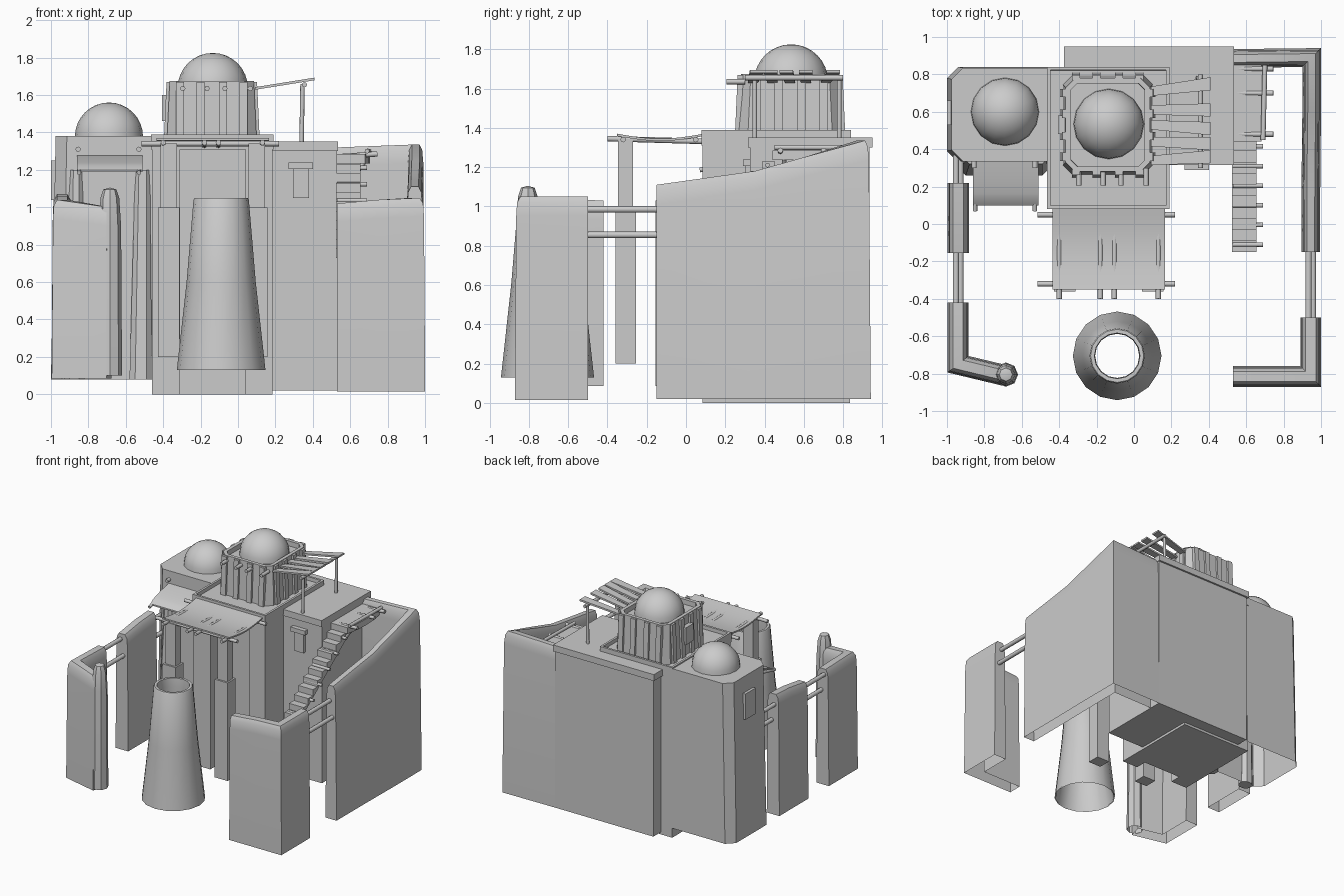
import bpy, bmesh, math
from mathutils import Vector

if "Cube" in bpy.data.objects:
    bpy.data.objects.remove(bpy.data.objects["Cube"])


def finish(name, bm, angle=35):
    bmesh.ops.recalc_face_normals(bm, faces=bm.faces)
    me = bpy.data.meshes.new(name)
    bm.to_mesh(me)
    bm.free()
    ob = bpy.data.objects.new(name, me)
    bpy.context.collection.objects.link(ob)
    bpy.ops.object.select_all(action='DESELECT')
    ob.select_set(True)
    bpy.context.view_layer.objects.active = ob
    bpy.ops.object.shade_smooth_by_angle(angle=math.radians(angle))
    return ob


def rect(x0, x1, y0, y1, c=0.0, cr=None):
    """Rectangle outline, left corners cut by c, right corners by cr."""
    cr = c if cr is None else cr
    pts = []
    for x, y, sx, sy, k in ((x0, y0, 1, 1, c), (x1, y0, -1, 1, cr), (x1, y1, -1, -1, cr), (x0, y1, 1, -1, c)):
        if k == 0:
            pts.append((x, y))
        else:
            a, b = (x, y + sy * k), (x + sx * k, y)
            pts += [a, b] if sx == sy else [b, a]
    return pts


def prism(name, low, top, z0, z1, parapet=0, depth=0, floor=True):
    bm = bmesh.new()
    a = [bm.verts.new((x, y, z0)) for x, y in low]
    b = [bm.verts.new((x, y, z1)) for x, y in top]
    n = len(a)
    for i in range(n):
        j = (i + 1) % n
        bm.faces.new((a[i], a[j], b[j], b[i]))
    cap = bm.faces.new(b)
    if floor:
        bm.faces.new(a[::-1])
    if parapet:
        bm.normal_update()
        bmesh.ops.inset_region(bm, faces=[cap], thickness=parapet)
        bmesh.ops.inset_region(bm, faces=[cap], thickness=0.001, depth=-depth)
    return finish(name, bm)


def box(name, x0, x1, y0, y1, z0, z1, **kw):
    r = rect(x0, x1, y0, y1)
    return prism(name, r, r, z0, z1, **kw)


def pole(name, p, q, r=0.014, n=8):
    p, q = Vector(p), Vector(q)
    bm = bmesh.new()
    bmesh.ops.create_cone(bm, cap_ends=True, segments=n, radius1=r, radius2=r, depth=(q - p).length)
    bm.transform((q - p).to_track_quat('Z', 'Y').to_matrix().to_4x4())
    bmesh.ops.translate(bm, verts=bm.verts, vec=(p + q) / 2)
    return finish(name, bm, 50)


def lathe(name, c, prof, n=16, angle=35):
    bm = bmesh.new()
    rings = [[bm.verts.new((c[0] + r * math.cos(2 * math.pi * i / n), c[1] + r * math.sin(2 * math.pi * i / n), z))
              for i in range(n)] for r, z in prof]
    for a, b in zip(rings, rings[1:]):
        for i in range(n):
            bm.faces.new((a[i], a[(i + 1) % n], b[(i + 1) % n], b[i]))
    bmesh.ops.remove_doubles(bm, verts=bm.verts, dist=1e-5)
    return finish(name, bm, angle)


def dome(name, x, y, z, r):
    lathe(name, (x, y), [(r * math.cos(t * math.pi / 16), z + r * math.sin(t * math.pi / 16)) for t in range(9)])


def wall(name, path, z0, half, taper=0.7):
    """Adobe wall with rounded top, swept along path points (x, y, top z)."""
    bm = bmesh.new()
    P = [Vector(p[:2]) for p in path]
    rows = []
    for i, p in enumerate(P):
        d = [(P[k + 1] - P[k]).normalized() for k in (i - 1, i) if 0 <= k < len(P) - 1]
        t = sum(d, Vector((0, 0))).normalized()
        s = 1 / max(0.5, t.dot(d[0]))
        nrm = Vector((-t.y, t.x)) * s
        h = path[i][2]
        sec = [(1, z0), (taper * 0.6 + 0.4, h - 0.1), (taper, h - 0.03), (taper * 0.6, h)]
        sec += [(-a, z) for a, z in sec[::-1]]
        rows.append([bm.verts.new((*(p + nrm * half * a), z)) for a, z in sec])
    for a, b in zip(rows, rows[1:]):
        for i in range(7):
            bm.faces.new((a[i], a[i + 1], b[i + 1], b[i]))
    bm.faces.new(rows[0])
    bm.faces.new(rows[-1])
    return finish(name, bm, 40)


def cloth(name, x0, x1, y0, y1, zf, n=8):
    """Thin draped sheet, zf(t) gives height from front (0) to back (1)."""
    bm = bmesh.new()
    rows = []
    for i in range(n + 1):
        t = i / n
        y = y0 + (y1 - y0) * t
        rows.append([bm.verts.new((x, y, zf(t) + dz)) for x, dz in ((x0, 0), (x1, 0), (x1, -0.012), (x0, -0.012))])
    for a, b in zip(rows, rows[1:]):
        for i in range(4):
            bm.faces.new((a[i], a[(i + 1) % 4], b[(i + 1) % 4], b[i]))
    bm.faces.new(rows[0])
    bm.faces.new(rows[-1])
    return finish(name, bm)


# main blocks
box("right_block", -0.36, 0.53, 0.325, 0.935, 0.02, 1.31)
box("right_roof_slab", -0.375, 0.535, 0.315, 0.95, 1.30, 1.352)
notched = [(-0.46, 0.085), (-0.31, 0.085), (-0.31, 0.18), (0.04, 0.18), (0.04, 0.085), (0.185, 0.085),
           (0.185, 0.835), (-0.46, 0.835)]
prism("middle_block", notched, notched, 0, 1.31)
box("middle_parapet", -0.465, 0.19, 0.08, 0.84, 1.31, 1.39, parapet=0.025, depth=0.03)

# left tower with dome, buttresses and side window
prism("left_tower", rect(-1, -0.45, 0.33, 0.84, 0.06, 0), rect(-0.975, -0.45, 0.335, 0.835, 0.06, 0),
      0.08, 1.38, floor=False)
dome("left_dome", -0.69, 0.6, 1.378, 0.182)
prism("left_buttress", rect(-0.93, -0.82, 0.26, 0.36, 0.03), rect(-0.9, -0.83, 0.32, 0.36, 0.02), 0.08, 1.2)
prism("right_buttress", rect(-0.58, -0.46, 0.26, 0.36, 0.03), rect(-0.55, -0.47, 0.32, 0.36, 0.02), 0.08, 1.2)
box("side_window_frame", -1.0, -0.95, 0.53, 0.66, 1.04, 1.25)
for x in (-0.855, -0.53):
    pole("left_tower_peg", (x, 0.4, 1.31), (x, 0.3, 1.31))

# left awning
cloth("left_awning", -0.86, -0.51, 0.1, 0.345, lambda t: 1.2 + 0.08 * t ** 0.6)
for x in (-0.85, -0.53):
    pole("left_awning_pole", (x, 0.35, 1.25), (x, 0.07, 1.185), 0.012)

# upper tower with pilasters, pegs, window and dome
cx, cy = -0.14, 0.53
prism("upper_tower", rect(-0.38, 0.1, 0.265, 0.795, 0.05), rect(-0.365, 0.085, 0.28, 0.78, 0.05),
      1.36, 1.675, parapet=0.03, depth=0.04)
for sx in (-1, 1):
    for k in (-0.17, -0.06, 0.06, 0.17):
        w = 0.022
        X, Y = cx + sx * 0.24, cy + sx * 0.265
        prism("pilaster_side", rect(X - 0.016, X + 0.016, cy + k - w, cy + k + w),
              rect(X - 0.014 - sx * .012, X + 0.014 - sx * .012, cy + k - w, cy + k + w), 1.36, 1.67)
        prism("pilaster_front", rect(cx + k - w, cx + k + w, Y - 0.016, Y + 0.016),
              rect(cx + k - w, cx + k + w, Y - 0.014 - sx * .012, Y + 0.014 - sx * .012), 1.36, 1.67)
for x in (-0.295, -0.165, -0.07, 0.065):
    pole("tower_peg", (x, 0.3, 1.635), (x, 0.205, 1.635))
box("tower_window_frame", -0.405, -0.37, 0.48, 0.58, 1.46, 1.6)
dome("upper_dome", cx + 0.005, 0.535, 1.637, 0.188)

# pergola on the roof
for y in (0.35, 0.78):
    pole("pergola_post", (0.34, y, 1.35), (0.345, y, 1.66), 0.012)
pole("pergola_beam", (0.355, 0.3, 1.655), (0.355, 0.8, 1.655))
for ya, yb in ((0.34, 0.36), (0.44, 0.43), (0.53, 0.51), (0.61, 0.61), (0.71, 0.75)):
    low = [(0.09, ya - 0.025), (0.41, yb - 0.035), (0.41, yb + 0.035), (0.09, ya + 0.025)]
    ob = prism("pergola_slat", low, low, -0.007, 0.007)
    for v in ob.data.vertices:
        v.co.z += 1.635 + (v.co.x - 0.09) * 0.16

# front awning with poles and posts
cloth("front_awning", -0.435, 0.165, -0.35, 0.09, lambda t: 1.37 - 0.025 * math.sin(math.pi * t))
for y in (-0.32, 0.05):
    pole("awning_cross_pole", (-0.515, y, 1.34), (0.22, y, 1.34))
for x in (-0.4, -0.18, -0.105, 0.13):
    pole("awning_long_pole", (x, 0.12, 1.33), (x, -0.4, 1.345))
for s in (-1, 1):
    x = -0.135 + s * 0.235
    box("post_base", x - 0.058, x + 0.058, -0.36, -0.255, 0.2, 1.0)
    box("post_top", x - 0.045, x + 0.045, -0.345, -0.27, 1.0, 1.34)

# front window
box("window_panel", 0.295, 0.38, 0.3, 0.34, 1.05, 1.21)
box("window_lintel", 0.27, 0.4, 0.29, 0.34, 1.205, 1.24)

# tapered hollow chimney in front
lathe("front_cone", (-0.09, -0.705),
      [(0.237, 0.13), (0.185, 0.6), (0.148, 1.04), (0.142, 1.05), (0.122, 1.05), (0.118, 0.98), (0.15, 0.6), (0.23, 0.13)])

# compound walls
wall("right_front_wall", [(0.53, -0.815, 1.02), (0.75, -0.815, 1.04), (0.945, -0.815, 1.05), (0.945, -0.5, 1.05)],
     0.015, 0.056, 0.8)
wall("right_back_wall", [(0.945, -0.15, 1.11), (0.945, 0.1, 1.145), (0.947, 0.35, 1.18), (0.95, 0.6, 1.25),
                         (0.95, 0.89, 1.335), (0.53, 0.885, 1.32)], 0.02, 0.05, 0.7)
wall("left_front_wall", [(-0.94, -0.42, 1.03), (-0.94, -0.75, 1.04), (-0.69, -0.81, 1.0)], 0.085, 0.056, 0.8)
lathe("left_gate_post", (-0.685, -0.805),
      [(0.065, 0.1), (0.06, 0.9), (0.05, 1.05), (0.035, 1.095), (0.0, 1.105)], 8)
wall("left_middle_wall", [(-0.94, -0.155, 1.03), (-0.94, 0.05, 1.06), (-0.94, 0.22, 1.07)], 0.085, 0.057, 0.8)
for x, y0, y1 in ((0.945, -0.52, -0.12), (-0.94, -0.44, -0.13), (-0.94, 0.2, 0.37)):
    for z, dx in ((0.855, 0.012), (0.985, -0.012)):
        pole("fence_rail", (x + dx, y0, z), (x + dx, y1, z), 0.017)

# staircase: stepped profile extruded across x
steps, prof = 10, []
for i in range(steps):
    y, z = -0.15 + 0.06 * i, 0.78 + 0.05 * i
    prof += [(y, z), (y + 0.06, z)]
prof += [(0.45, 1.17), (-0.15, 0.73)]
bm = bmesh.new()
L, R = ([bm.verts.new((x, y, z)) for y, z in prof] for x in (0.525, 0.655))
for i in range(len(prof)):
    j = (i + 1) % len(prof)
    bm.faces.new((L[i], L[j], R[j], R[i]))
bm.faces.new(L)
bm.faces.new(R)
finish("stairs", bm, 20)
for i in range(6):
    y = -0.11 + 0.105 * i
    pole("stair_peg", (0.53, y, 0.775 + 0.087 * i), (0.69, y, 0.775 + 0.087 * i), 0.012)

# landing at the head of the stairs
curve = [(0.53, 0.44), (0.68, 0.44), (0.7, 0.55), (0.705, 0.65), (0.7, 0.76), (0.68, 0.86), (0.53, 0.86)]
prism("landing", curve, curve, 1.235, 1.285)
for y in (0.48, 0.7, 0.83):
    pole("landing_peg", (0.53, y, 1.27), (0.745, y, 1.285))
pole("landing_rail", (0.69, 0.45, 1.3), (0.7, 0.85, 1.3), 0.013)
pole("landing_brace", (0.54, 0.5, 1.05), (0.68, 0.5, 1.25), 0.012)
